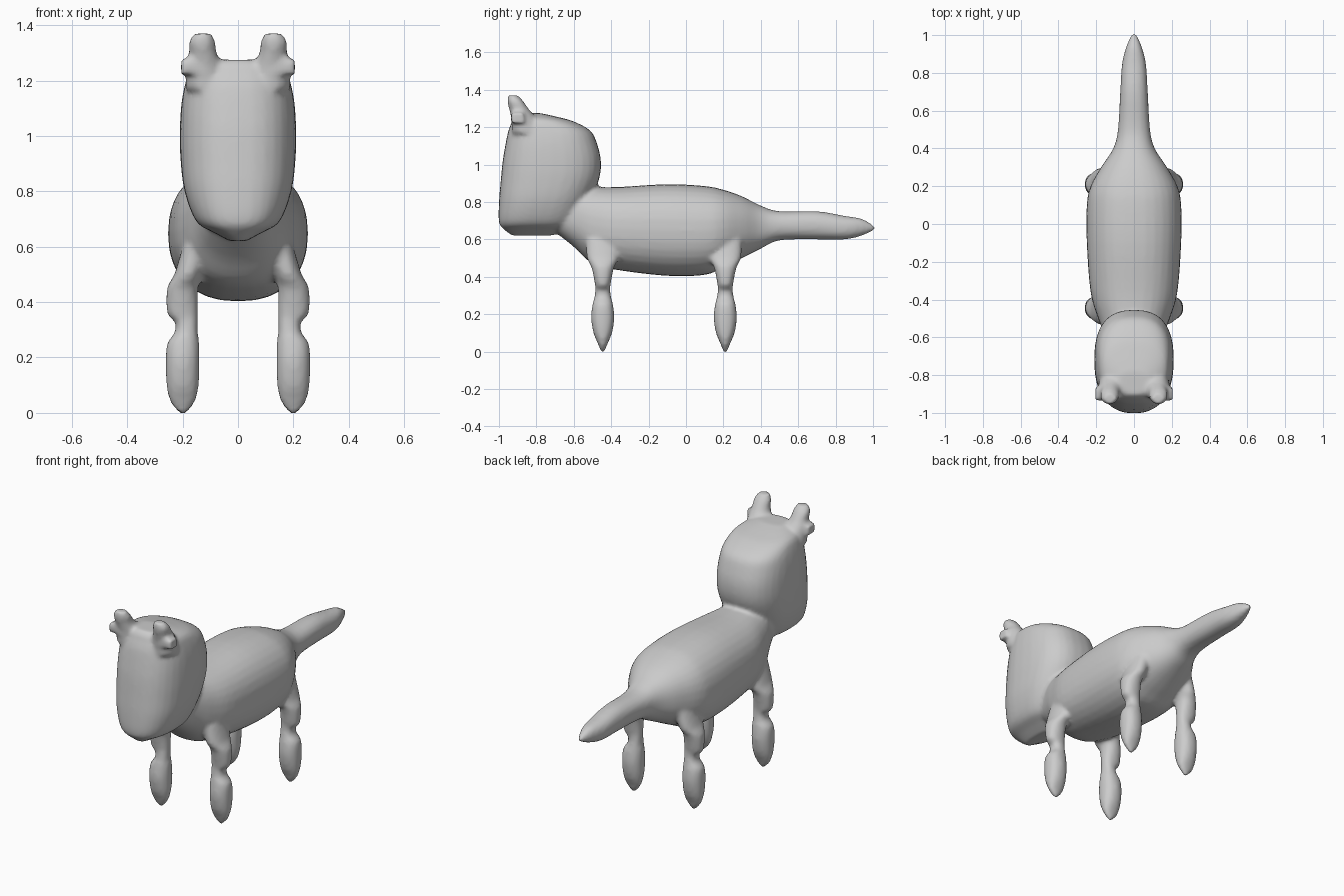
import bpy
import bmesh
from math import cos, sin, tau
from mathutils import Vector

default_cube = bpy.data.objects.get("Cube")
if default_cube:
    bpy.data.objects.remove(default_cube, do_unlink=True)

grey = bpy.data.materials.new("plain grey")
grey.use_nodes = True
grey_colour = (0.6, 0.6, 0.6, 1)
grey.diffuse_color = grey_colour
grey.node_tree.nodes["Principled BSDF"].inputs["Base Color"].default_value = grey_colour

SIDES = 32
STEPS = 4


def smooth_sections(sections):
    """Fill in extra sections along a Catmull-Rom curve."""
    points = [Vector(s) for s in sections]
    points = [points[0]] + points + [points[-1]]
    result = []
    for before, start, end, after in zip(points, points[1:], points[2:], points[3:]):
        for step in range(STEPS):
            t = step / STEPS
            slope = (end - before) * t
            bend = (before * 2 - start * 5 + end * 4 - after) * t ** 2
            twist = (start * 3 - before - end * 3 + after) * t ** 3
            result.append(start + (slope + bend + twist) / 2)
    result.append(points[-1])
    return result


def rounded(value, squareness):
    """Push a circle coordinate outwards towards a rounded square."""
    sign = 1 if value >= 0 else -1
    return sign * abs(value) ** (2 / squareness)


def loft(bm, sections, place, squareness=2):
    """Skin a closed tube through (position, centre, centre, radius, radius) sections."""
    rings = []
    for along, u, v, radius_u, radius_v in smooth_sections(sections):
        ring = []
        for i in range(SIDES):
            angle = tau * i / SIDES
            across = u + max(radius_u, 0.004) * rounded(cos(angle), squareness)
            over = v + max(radius_v, 0.004) * rounded(sin(angle), squareness)
            ring.append(bm.verts.new(place(along, across, over)))
        rings.append(ring)
    faces = [bm.faces.new(rings[0][::-1]), bm.faces.new(rings[-1])]
    for lower, upper in zip(rings, rings[1:]):
        for i in range(SIDES):
            j = (i + 1) % SIDES
            faces.append(bm.faces.new((lower[i], lower[j], upper[j], upper[i])))
    bmesh.ops.recalc_face_normals(bm, faces=faces)


def spans(rows):
    """Turn (position, half width, low, high) rows into centred sections."""
    return [(p, 0, (low + high) / 2, half, (high - low) / 2) for p, half, low, high in rows]


def lengthwise(along, across, over):
    return (across, along, over)


def upright(along, across, over):
    return (across, over, along)


bm = bmesh.new()

# Neck, trunk and tail: y, half width, belly height, back height
trunk_rows = [
    (-0.74, 0.10, 0.67, 0.84), (-0.6, 0.15, 0.56, 0.88),
    (-0.5, 0.19, 0.47, 0.88), (-0.36, 0.23, 0.435, 0.88),
    (-0.1, 0.25, 0.405, 0.895), (0.1, 0.25, 0.41, 0.885),
    (0.2, 0.23, 0.45, 0.865), (0.3, 0.175, 0.50, 0.83),
    (0.4, 0.11, 0.55, 0.78), (0.5, 0.085, 0.595, 0.75),
    (0.7, 0.073, 0.60, 0.75), (0.85, 0.063, 0.60, 0.725),
    (0.94, 0.04, 0.62, 0.71), (1.01, 0.01, 0.65, 0.67),
]
loft(bm, spans(trunk_rows), lengthwise, 2.3)

# Head: z, half width, face y, nape y
head_rows = [
    (0.62, 0.03, -0.93, -0.72), (0.65, 0.085, -0.97, -0.63),
    (0.69, 0.15, -1.0, -0.58), (0.8, 0.193, -1.0, -0.52),
    (0.92, 0.208, -0.99, -0.465), (1.02, 0.21, -0.98, -0.455),
    (1.11, 0.205, -0.965, -0.475), (1.18, 0.193, -0.95, -0.51),
    (1.23, 0.175, -0.93, -0.6), (1.255, 0.14, -0.92, -0.69),
    (1.275, 0.08, -0.9, -0.78),
]
loft(bm, spans(head_rows), upright, 2.5)

# Legs: z, x centre, x radius, y radius
leg_rows = [
    (-0.005, 0.2, 0.01, 0.008), (0.04, 0.2, 0.045, 0.025),
    (0.1, 0.2, 0.058, 0.05), (0.18, 0.2, 0.061, 0.062),
    (0.25, 0.198, 0.058, 0.055), (0.29, 0.187, 0.042, 0.045),
    (0.33, 0.187, 0.042, 0.04), (0.36, 0.2, 0.056, 0.042),
    (0.45, 0.2, 0.056, 0.06), (0.5, 0.18, 0.05, 0.085),
    (0.6, 0.15, 0.05, 0.09),
]
# Ears: z, x centre, y centre, x radius, y radius
ear_rows = [
    (1.17, 0.12, -0.85, 0.07, 0.08), (1.25, 0.12, -0.87, 0.065, 0.065),
    (1.3, 0.127, -0.895, 0.05, 0.052), (1.34, 0.13, -0.913, 0.048, 0.042),
    (1.37, 0.127, -0.925, 0.03, 0.025),
]
for side in (-1, 1):
    for leg_y in (-0.445, 0.21):
        leg = [(z, side * x, leg_y, rx, ry) for z, x, rx, ry in leg_rows]
        loft(bm, leg, upright, 2.2)
    ear = [(z, side * x, y, rx, ry) for z, x, y, rx, ry in ear_rows]
    loft(bm, ear, upright)
    # Small knob on the outside of each ear
    knob = bmesh.ops.create_cube(bm, size=1)["verts"]
    bmesh.ops.scale(bm, verts=knob, vec=(0.09, 0.07, 0.055))
    bmesh.ops.translate(bm, verts=knob, vec=(side * 0.16, -0.9, 1.25))

mesh = bpy.data.meshes.new("cat_body")
bm.to_mesh(mesh)
bm.free()
mesh.materials.append(grey)
cat = bpy.data.objects.new("cat_body", mesh)
bpy.context.collection.objects.link(cat)

# Fuse the parts into one soft skin
fuse = cat.modifiers.new("Fuse parts", "REMESH")
fuse.mode = "VOXEL"
fuse.voxel_size = 0.012
fuse.use_smooth_shade = True
soften = cat.modifiers.new("Soften joins", "SMOOTH")
soften.factor = 0.5
soften.iterations = 5
